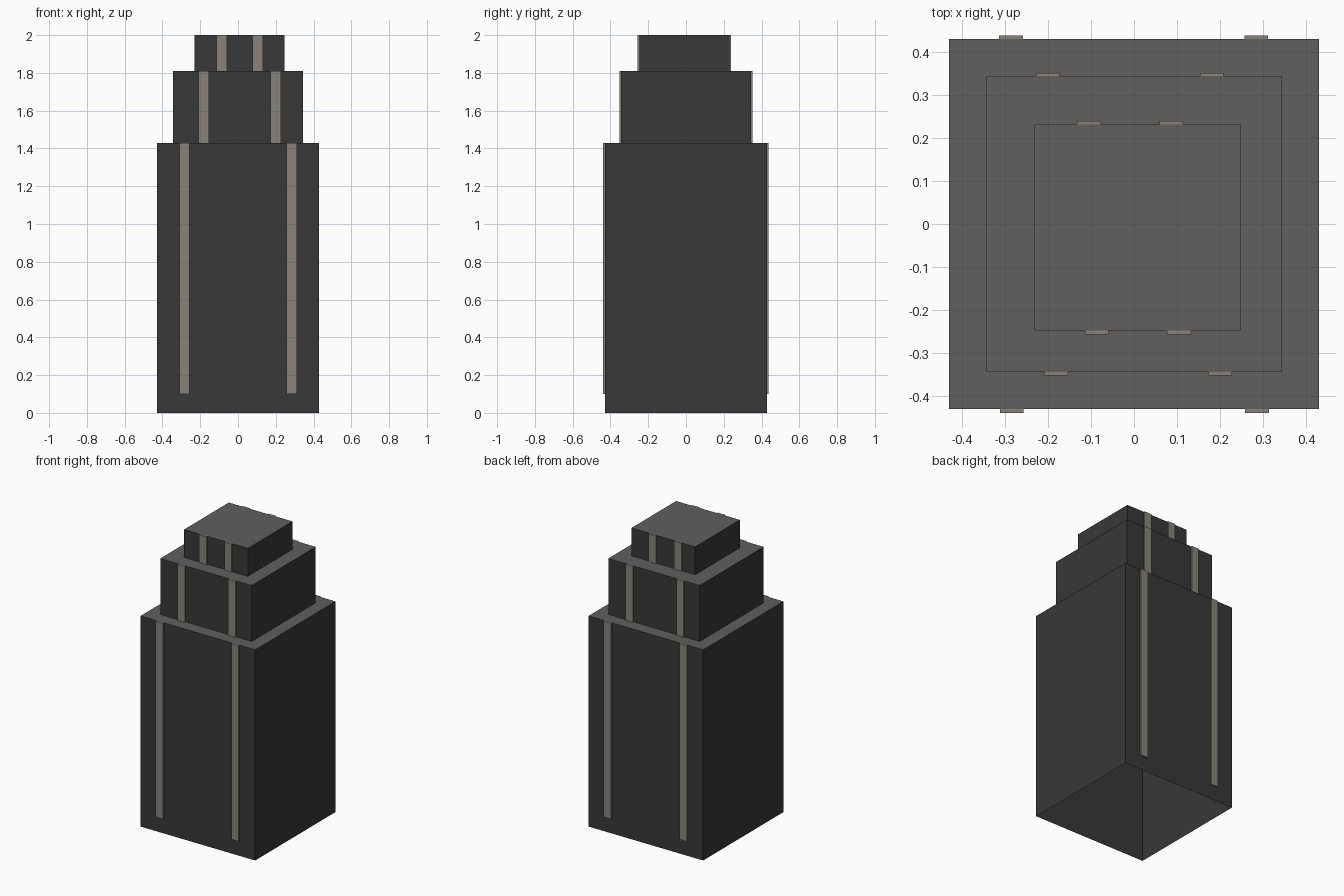
import bpy, bmesh

if "Cube" in bpy.data.objects:
    bpy.data.objects.remove(bpy.data.objects["Cube"])


def material(name, rgb):
    m = bpy.data.materials.new(name)
    m.diffuse_color = (*rgb, 1)
    m.use_nodes = True
    m.node_tree.nodes["Principled BSDF"].inputs["Base Color"].default_value = m.diffuse_color
    return m


wall = material("dark wall", (0.040, 0.040, 0.040))
roof = material("grey roof", (0.120, 0.116, 0.110))
strip = material("warm grey strip", (0.250, 0.228, 0.195))


def box(name, x0, x1, y0, y1, z0, z1, mats, open_bottom=False):
    bm = bmesh.new()
    bmesh.ops.create_cube(bm, size=1)
    for v in bm.verts:
        v.co = (x1 if v.co.x > 0 else x0, y1 if v.co.y > 0 else y0,
                z1 if v.co.z > 0 else z0)
    bm.normal_update()
    if open_bottom:
        bmesh.ops.delete(bm, geom=[f for f in bm.faces if f.normal.z < -0.5],
                         context='FACES_ONLY')
    # upward faces take the last material
    for f in bm.faces:
        f.material_index = len(mats) - 1 if f.normal.z > 0.5 else 0
    me = bpy.data.meshes.new(name)
    bm.to_mesh(me)
    bm.free()
    for m in mats:
        me.materials.append(m)
    ob = bpy.data.objects.new(name, me)
    bpy.context.collection.objects.link(ob)


# name, half width, x centre, y centre, z range, strip bottom, left edges of front strips
tiers = [
    ("lower_tier", 0.43, 0, 0, 0.0, 1.43, 0.10, (-0.311, 0.258)),
    ("middle_tier", 0.343, 0, 0, 1.43, 1.81, 1.43, (-0.208, 0.173)),
    ("top_tier", 0.239, 0.008, -0.008, 1.81, 2.0, 1.81, (-0.114, 0.077)),
]
W, T = 0.055, 0.009   # strip width and thickness

for name, h, cx, cy, z0, z1, sz, xs in tiers:
    box(name, cx - h, cx + h, cy - h, cy + h, z0, z1, [wall, roof], open_bottom=True)
    front, back = cy - h, cy + h
    for i, x in enumerate(xs):
        # front strips, and back strips turned half a circle about z
        box(f"{name}_front_strip_{i}", x, x + W, front - T, front, sz, z1, [strip])
        box(f"{name}_back_strip_{i}", -x - W, -x, back - 0.001, back + T - 0.001, sz, z1, [strip])
